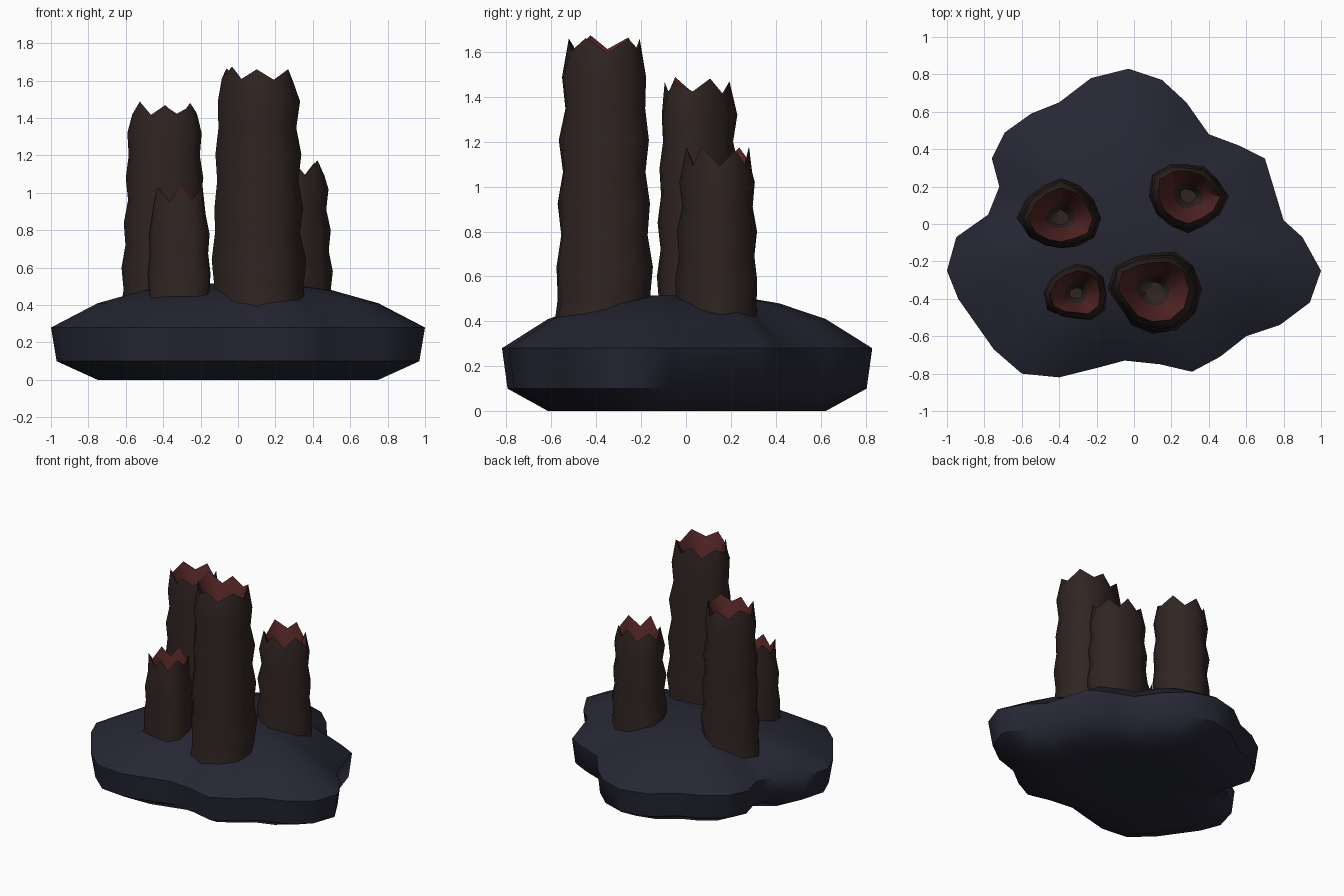
import bpy, bmesh, math, random
from mathutils import Vector

if "Cube" in bpy.data.objects:
    bpy.data.objects.remove(bpy.data.objects["Cube"], do_unlink=True)
random.seed(4)


def material(name, rgb):
    mat = bpy.data.materials.new(name)
    mat.use_nodes = True
    mat.diffuse_color = (*rgb, 1)
    bsdf = next(n for n in mat.node_tree.nodes if n.type == "BSDF_PRINCIPLED")
    bsdf.inputs["Base Color"].default_value = (*rgb, 1)
    bsdf.inputs["Roughness"].default_value = 0.9
    return mat


ROCK = material("blue grey rock", (0.019, 0.020, 0.034))
CRUST = material("dark brown crust", (0.029, 0.018, 0.016))
GLOW = material("dull red throat", (0.085, 0.018, 0.018))


def loft(name, rings, materials, band_material, smooth_angle):
    """Skin a stack of equal-sized rings and cap both ends with a fan."""
    bm = bmesh.new()
    stack = [[bm.verts.new(p) for p in ring] for ring in rings]
    count = len(rings[0])
    for band, (low, high) in enumerate(zip(stack, stack[1:])):
        for i in range(count):
            j = (i + 1) % count
            face = bm.faces.new((low[i], low[j], high[j], high[i]))
            face.material_index = band_material(band)
    for ring in (stack[0][::-1], stack[-1]):
        middle = sum((v.co for v in ring), Vector()) / count
        hub = bm.verts.new(middle)
        for i in range(count):
            bm.faces.new((ring[i], ring[(i + 1) % count], hub))
    mesh = bpy.data.meshes.new(name)
    bm.to_mesh(mesh)
    bm.free()
    for mat in materials:
        mesh.materials.append(mat)
    obj = bpy.data.objects.new(name, mesh)
    bpy.context.collection.objects.link(obj)
    bpy.ops.object.select_all(action="DESELECT")
    obj.select_set(True)
    bpy.context.view_layer.objects.active = obj
    bpy.ops.object.shade_smooth_by_angle(angle=math.radians(smooth_angle))
    return obj


# Lobed rock mound: one outline, scaled at each height
outline = [
    (1, -.25), (.9, -.07), (.8, .02), (.7, .35), (.56, .42), (.4, .48),
    (.28, .65), (.15, .77), (-.03, .83), (-.23, .78), (-.4, .65), (-.55, .59),
    (-.69, .49), (-.76, .35), (-.72, .2), (-.78, .05), (-.95, -.07),
    (-1, -.25), (-.94, -.4), (-.75, -.67), (-.6, -.8), (-.4, -.82),
    (-.2, -.77), (-.05, -.73), (.14, -.75), (.31, -.79), (.46, -.71),
    (.6, -.6), (.78, -.54), (.94, -.42)]
layers = [(0, .4), (0, .75), (.1, .97), (.28, 1), (.41, .75),
          (.48, .5), (.515, .25)]
loft("rock_base",
     [[(x * s, y * s, z) for x, y in outline] for z, s in layers],
     [ROCK], lambda band: 0, 50)


# Hollow vent chimneys: rippled wall, jagged rim, sloping throat
def chimney(name, x, y, top, radii, rows=9):
    foot = 0.36
    step = math.tau / len(radii)

    def ring(z, scale, ragged=0.0, lift=None):
        points = []
        for i, r in enumerate(radii):
            r = r / 100 * scale * (1 + random.uniform(-ragged, ragged))
            points.append((x + r * math.cos(i * step),
                           y + r * math.sin(i * step),
                           z + (lift[i] if lift else 0)))
        return points

    teeth = [(0.01 if i % 2 else -0.055) + random.uniform(-.015, .01)
             for i in range(len(radii))]
    rings = []
    for k in range(rows):
        t = k / rows
        ripple = 0.035 * (-1) ** k
        z = foot + (top - 0.03 - foot) * t
        rings.append(ring(z, 1.0 - 0.17 * t + ripple, 0.025))
    rings.append(ring(top, 0.76, 0.03, teeth))
    rings.append(ring(top - 0.12, 0.55, 0.06))
    rings.append(ring(top - 0.24, 0.36, 0.1))
    rings.append(ring(top - 0.32, 0.2, 0.1))
    return loft(name, rings, [CRUST, GLOW],
                lambda band: 1 if band in (rows, rows + 1) else 0, 65)


chimney("tall_front_chimney", .1, -.35, 1.66,
        [26, 25, 23, 19, 20, 24, 24, 20, 22, 23, 25, 26])
chimney("left_rear_chimney", -.39, .03, 1.47,
        [22, 20, 20, 22, 20, 21, 23, 20, 17, 16, 17, 21])
chimney("right_rear_chimney", .29, .15, 1.16,
        [22, 18, 18, 17, 20, 23, 21, 20, 19, 20, 18, 20], 7)
chimney("short_front_chimney", -.31, -.37, 1.02,
        [17, 17, 17, 16, 15, 16, 18, 18, 15, 14, 17, 18], 6)
